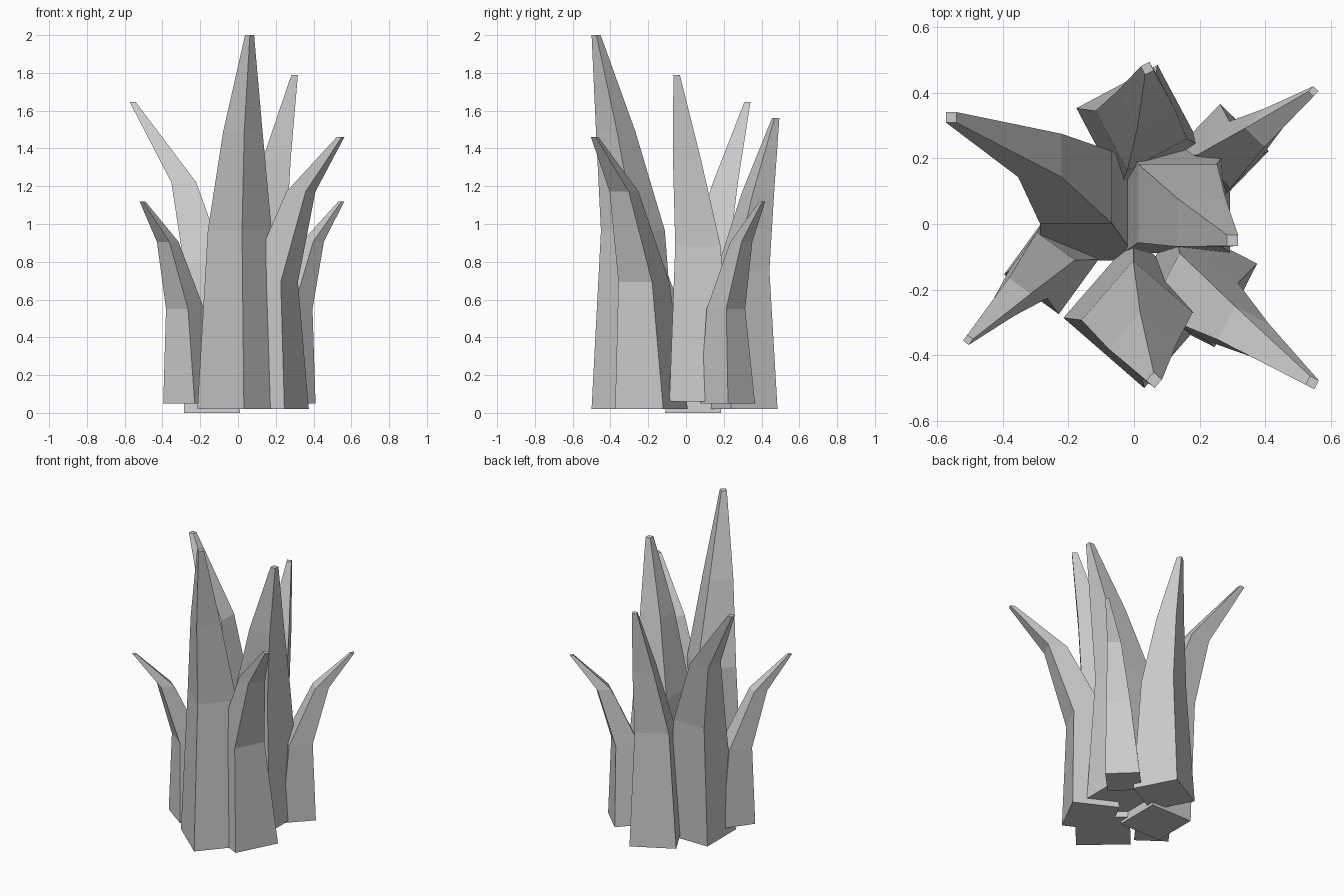
import bpy, bmesh
from math import radians
from mathutils import Matrix, Vector

if "Cube" in bpy.data.objects:
    bpy.data.objects.remove(bpy.data.objects["Cube"])

# Blade profiles: rings of (offset x, offset y, height fraction, half width)
UPRIGHT = [(0, 0, 0, .163), (.003, -.012, .477, .120), (.075, -.070, .742, .074), (.170, -.125, 1, .017)]
LEANING = [(0, 0, 0, .148), (.040, -.075, .480, .110), (.150, -.172, .742, .066), (.420, -.288, 1, .016)]
BENT = [(0, 0, 0, .143), (.018, -.036, .468, .100), (.200, -.061, .800, .057), (.457, -.104, 1, .015)]


def blade(name, profile, base, top, yaw, scale=1.0):
    """Loft square rings into a tapered, four-sided bent blade."""
    bm = bmesh.new()
    place = Matrix.Translation(base) @ Matrix.Rotation(radians(yaw), 4, 'Z')
    rings = []
    for dx, dy, f, h in profile:
        z = f * (top - base[2])
        rings.append([bm.verts.new(place @ Vector(((dx + sx * h) * scale, (dy + sy * h) * scale, z)))
                      for sx, sy in ((-1, -1), (1, -1), (1, 1), (-1, 1))])
    bm.faces.new(rings[0][::-1])
    bm.faces.new(rings[-1])
    for a, b in zip(rings, rings[1:]):
        for i in range(4):
            j = (i + 1) % 4
            bm.faces.new((a[i], a[j], b[j], b[i]))
    bmesh.ops.recalc_face_normals(bm, faces=bm.faces)
    mesh = bpy.data.meshes.new(name)
    bm.to_mesh(mesh)
    bm.free()
    bpy.context.collection.objects.link(bpy.data.objects.new(name, mesh))


# Tall inner blades
blade("front_blade", UPRIGHT, (.015, -.27, .02), 2.0, -41)
blade("center_blade", UPRIGHT, (.13, .075, .06), 1.79, 0)
blade("back_blade", UPRIGHT, (.014, .295, .02), 1.56, 118, .86)
blade("left_blade", LEANING, (-.137, .037, 0), 1.645, 180)

# Short outward-bent blades
blade("front_right_blade", BENT, (.183, -.183, .02), 1.46, -27)
blade("back_right_blade", BENT, (.265, .22, .05), 1.12, 46, .72)
blade("front_left_blade", BENT, (-.252, -.131, .05), 1.12, 234, .72)
